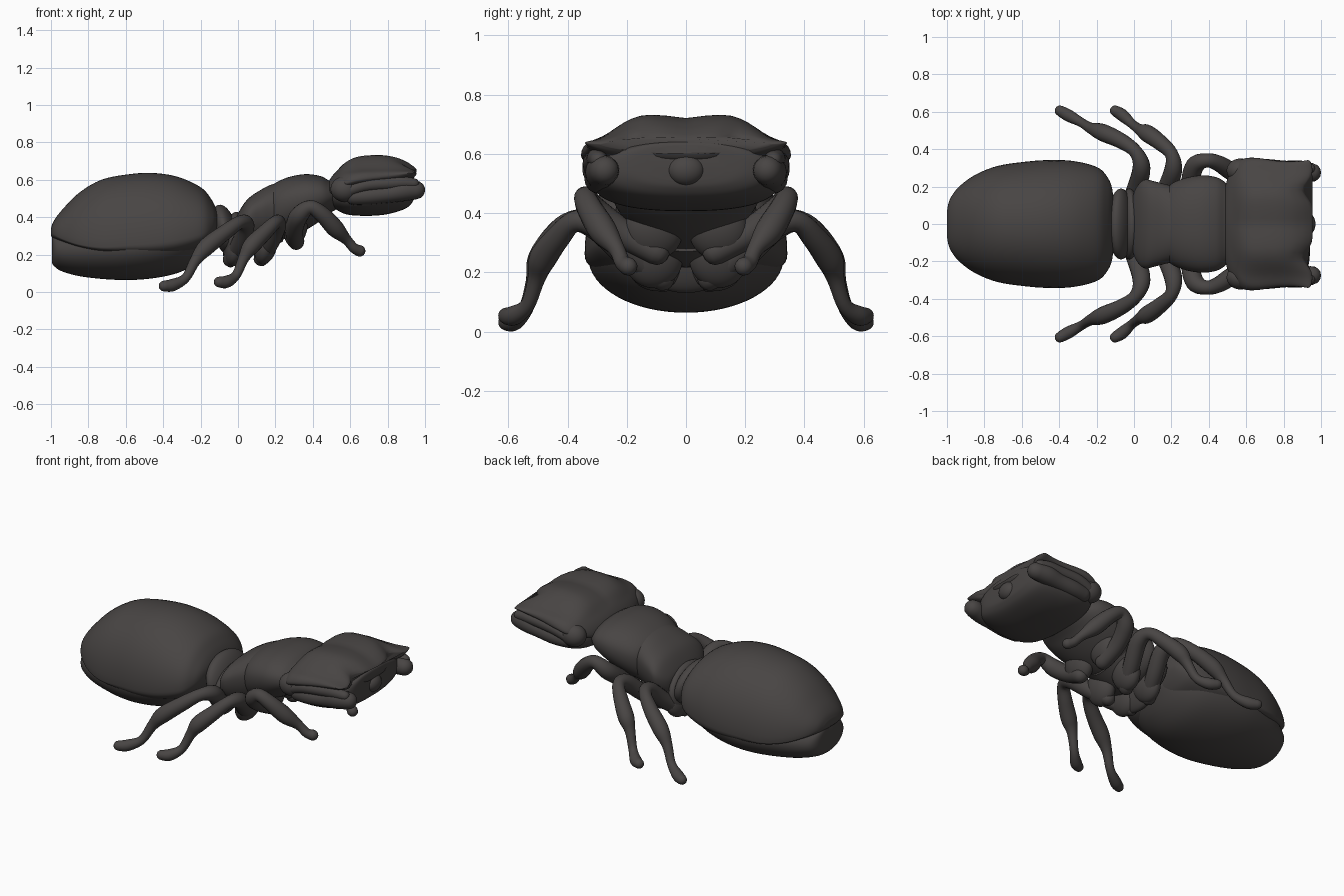
import bpy, bmesh, math
from mathutils import Vector

shell = bpy.data.materials.new("dark charcoal shell")
shell.diffuse_color = (0.065, 0.059, 0.057, 1)


def finish(name, bm, angle=50):
    bmesh.ops.recalc_face_normals(bm, faces=bm.faces)
    me = bpy.data.meshes.new(name)
    bm.to_mesh(me)
    bm.free()
    ob = bpy.data.objects.new(name, me)
    bpy.context.collection.objects.link(ob)
    me.materials.append(shell)
    bpy.ops.object.select_all(action='DESELECT')
    ob.select_set(True)
    bpy.context.view_layer.objects.active = ob
    bpy.ops.object.shade_smooth_by_angle(angle=math.radians(angle))
    return ob


def smooth(rows, steps):
    """Catmull-Rom resampling of rows of numbers."""
    out = []
    for i in range(len(rows) - 1):
        a, b, c, d = (rows[min(max(i + k, 0), len(rows) - 1)] for k in (-1, 0, 1, 2))
        for s in range(steps):
            t = s / steps
            out.append([0.5 * (2*q + (r-p)*t + (2*p-5*q+4*r-s4)*t*t + (3*q-p-3*r+s4)*t**3)
                        for p, q, r, s4 in zip(a, b, c, d)])
    out.append(list(rows[-1]))
    return out


def skin(bm, rings):
    rings = [[bm.verts.new(p) for p in r] for r in rings]
    n = len(rings[0])
    for a, b in zip(rings, rings[1:]):
        for i in range(n):
            bm.faces.new((a[i], a[(i+1) % n], b[(i+1) % n], b[i]))
    bm.faces.new(rings[0])
    bm.faces.new(rings[-1])


def loft(name, secs, up=2.0, low=2.0, shift=None, seg=64):
    """Sections are (x, half width, bottom, widest height, top)."""
    bm, rings = bmesh.new(), []
    for x, w, zb, zm, zt in smooth(secs, 5):
        ring = []
        for i in range(seg):
            a = 2 * math.pi * i / seg
            c, s = math.cos(a), math.sin(a)
            e = 2 / (up if s >= 0 else low)
            y = w * math.copysign(abs(c) ** e, c)
            z = zm + (zt - zm if s >= 0 else zb - zm) * abs(s) ** e
            ring.append(shift(x, y, z) if shift else (x, y, z))
        rings.append(ring)
    skin(bm, rings)
    return finish(name, bm)


def tube(name, pts, side):
    """Points are (x, y, z, radius); rounded ends."""
    rows = smooth(pts, 5)
    P = [Vector((x, y * side, z)) for x, y, z, _ in rows]
    rad = [r[3] for r in rows]
    d0, d1 = (P[1] - P[0]).normalized(), (P[-1] - P[-2]).normalized()
    caps = (0.25, 0.6, 0.87)
    off = (0.97, 0.8, 0.5)
    P = [P[0] - d0*rad[0]*o for o in off] + P + [P[-1] + d1*rad[-1]*o for o in reversed(off)]
    rad = [rad[0]*c for c in caps] + rad + [rad[-1]*c for c in reversed(caps)]
    bm, rings = bmesh.new(), []
    u = d0.orthogonal().normalized()
    for i, p in enumerate(P):
        d = (P[min(i+1, len(P)-1)] - P[max(i-1, 0)]).normalized()
        u = (u - d * u.dot(d)).normalized()
        v = d.cross(u)
        rings.append([p + (u*math.cos(k*math.pi/8) + v*math.sin(k*math.pi/8)) * rad[i]
                      for k in range(16)])
    skin(bm, rings)
    return finish(name, bm)


def blob(name, loc, size, tilt=0.0):
    bm = bmesh.new()
    bmesh.ops.create_uvsphere(bm, u_segments=32, v_segments=20, radius=1)
    ob = finish(name, bm)
    ob.location, ob.scale, ob.rotation_euler = loc, size, (0, tilt, 0)
    return ob


# Abdomen: overhanging back plate and the belly under it
loft("abdomen_back_plate", [
    (-1.0, .07, .30, .315, .34), (-.985, .13, .285, .31, .38), (-.94, .195, .265, .285, .44),
    (-.85, .262, .23, .255, .53), (-.73, .31, .20, .24, .60), (-.58, .333, .18, .25, .63),
    (-.45, .342, .17, .26, .636), (-.32, .336, .18, .28, .615), (-.2, .305, .22, .31, .56),
    (-.145, .255, .27, .34, .50), (-.115, .18, .33, .37, .44), (-.105, .03, .37, .38, .39)],
    up=2.1, low=2.4)
loft("abdomen_belly", [
    (-.995, .05, .16, .22, .30), (-.985, .13, .14, .22, .31), (-.94, .185, .11, .22, .32),
    (-.82, .255, .08, .23, .36), (-.62, .318, .064, .24, .4), (-.45, .33, .074, .26, .42),
    (-.3, .31, .11, .30, .44), (-.2, .25, .18, .33, .44), (-.13, .15, .28, .36, .42)])

# Waist: two upright discs
blob("waist_rear_node", (-.07, 0, .33), (.065, .19, .14), -.25)
blob("waist_front_node", (-.025, 0, .28), (.055, .19, .15), .12)

# Thorax: rear and front segments
loft("thorax_rear", [
    (-.01, .08, .30, .35, .38), (.0, .17, .25, .36, .42), (.05, .235, .22, .40, .495),
    (.12, .225, .22, .43, .545), (.18, .21, .24, .45, .575), (.24, .2, .27, .46, .59)], up=2.3)
loft("thorax_front", [
    (.16, .17, .27, .44, .555), (.2, .215, .27, .46, .583), (.27, .245, .29, .48, .614),
    (.36, .26, .33, .50, .630), (.44, .25, .38, .51, .62), (.49, .22, .42, .51, .595),
    (.54, .16, .45, .52, .58)], up=2.3)


# Head: flanged cap with twin bulges and a scalloped rim, and the lower head
def scallop(x, y, z):
    front = max(0, (x - .72) / .25)
    crown = min(1, max(0, (z - .63) / .07))
    notch = math.exp(-((abs(y) - .18) / .055) ** 2) * .05
    bulge = .014 * math.exp(-((abs(y) - .15) / .07) ** 2)
    dip = .026 * math.exp(-((abs(y) - .30) / .06) ** 2)
    groove = .008 * math.exp(-(y / .04) ** 2)
    return x - notch * front, y, z + (bulge - dip - groove) * crown


loft("head_cap", [
    (.475, .12, .50, .53, .56), (.49, .21, .49, .54, .60), (.525, .295, .50, .56, .645),
    (.575, .345, .51, .58, .692), (.65, .354, .52, .60, .722), (.76, .338, .53, .615, .729),
    (.84, .333, .54, .625, .718), (.90, .337, .56, .635, .695), (.94, .338, .58, .64, .67),
    (.955, .29, .60, .635, .655)], up=1.9, low=1.7, shift=scallop)
loft("lower_head", [
    (.49, .15, .48, .52, .55), (.52, .245, .445, .52, .58), (.58, .30, .415, .52, .62),
    (.68, .32, .407, .52, .64), (.78, .315, .413, .53, .64), (.86, .30, .432, .54, .64),
    (.91, .27, .455, .55, .64), (.935, .21, .485, .56, .64), (.942, .13, .51, .565, .63)],
    up=2.6, low=2.5)
blob("mouth_bump", (.925, 0, .545), (.045, .062, .052))

for side, tag in ((1, "left"), (-1, "right")):
    # Eyes and folded antennae under the head flange
    blob("eye_" + tag, (.57, side * .285, .55), (.075, .065, .068))
    tube("antenna_" + tag, [
        (.62, .29, .51, .045), (.70, .295, .515, .048), (.80, .29, .525, .048),
        (.88, .285, .54, .055), (.95, .275, .545, .05)], side)
    tube("antenna_tip_" + tag, [
        (.94, .295, .58, .028), (.88, .30, .585, .034), (.80, .305, .58, .034),
        (.68, .315, .57, .034), (.60, .31, .545, .034)], side)

    # Hip joints
    for part, x, y, z, sx, sz in (("front", .31, .11, .34, .06, .1),
                                  ("middle", .15, .11, .25, .06, .105),
                                  ("hind", -.01, .1, .235, .055, .1)):
        blob(f"{part}_hip_{tag}", (x, side * y, z), (sx, .1, sz), .25)

    # Legs: thigh, shin and foot in one tapering limb
    tube("front_leg_" + tag, [
        (.31, .10, .27, .045), (.30, .21, .33, .048), (.325, .31, .405, .05),
        (.385, .34, .453, .038), (.45, .325, .415, .043), (.52, .28, .34, .047),
        (.58, .235, .28, .028), (.62, .215, .235, .027), (.65, .195, .22, .031)], side)
    tube("middle_leg_" + tag, [
        (.125, .08, .18, .042), (.17, .18, .26, .048), (.21, .29, .355, .048),
        (.20, .375, .372, .036), (.14, .435, .315, .042), (.07, .485, .245, .046),
        (.03, .505, .18, .03), (-.01, .535, .09, .025), (-.06, .58, .055, .033),
        (-.1, .605, .053, .029)], side)
    tube("hind_leg_" + tag, [
        (-.04, .08, .175, .042), (.01, .19, .255, .048), (.04, .30, .355, .048),
        (.01, .385, .372, .036), (-.07, .445, .318, .042), (-.17, .49, .24, .046),
        (-.23, .512, .165, .03), (-.28, .542, .075, .025), (-.35, .58, .037, .033),
        (-.395, .605, .032, .029)], side)
